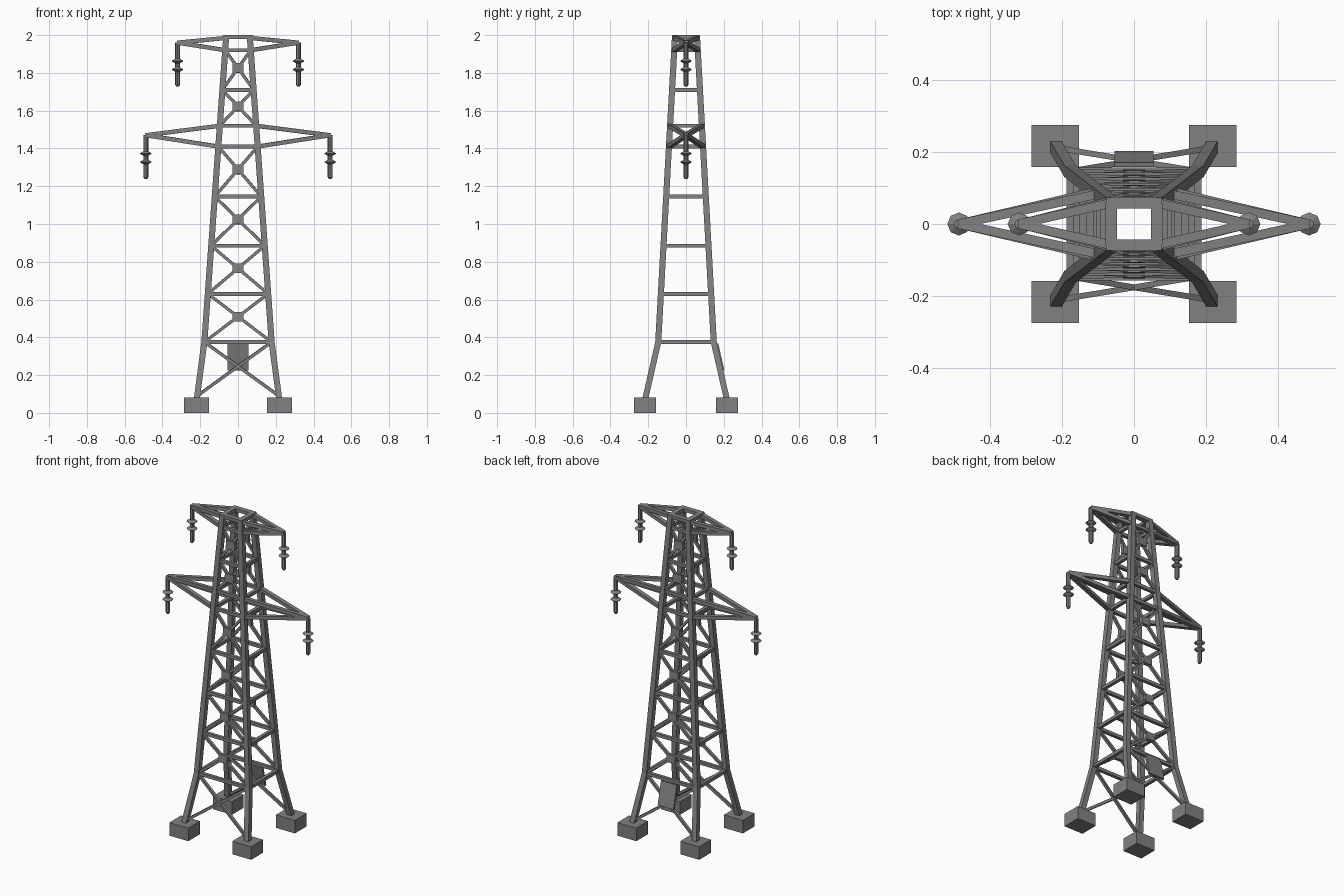
import bpy, bmesh
from mathutils import Vector, Matrix

if "Cube" in bpy.data.objects:
    bpy.data.objects.remove(bpy.data.objects["Cube"], do_unlink=True)

steel = bpy.data.materials.new("steel_grey")
steel.use_nodes = True
GREY = (0.22, 0.22, 0.22, 1)
steel.diffuse_color = GREY
steel.node_tree.nodes["Principled BSDF"].inputs["Base Color"].default_value = GREY


def finish(name, bm):
    bmesh.ops.recalc_face_normals(bm, faces=bm.faces)
    mesh = bpy.data.meshes.new(name)
    bm.to_mesh(mesh)
    bm.free()
    mesh.materials.append(steel)
    obj = bpy.data.objects.new(name, mesh)
    bpy.context.collection.objects.link(obj)
    return obj


def bar(bm, a, b, width, height=None):
    """Box running from a to b; height is measured towards z."""
    a, b = Vector(a), Vector(b)
    d = (b - a).normalized()
    side = d.cross(Vector((0, 0, 1))).normalized()
    up = side.cross(d)
    rot = Matrix((d, side, up)).transposed().to_4x4()
    size = Matrix.Diagonal(((b - a).length, width, height or width, 1))
    bmesh.ops.create_cube(bm, size=1, matrix=Matrix.Translation((a + b) / 2) @ rot @ size)


# Leg centre line: z, x, y
LEG = [(0.06, 0.220, 0.219), (0.375, 0.178, 0.147), (2.0, 0.062, 0.058)]


def leg(z, sx=1, sy=1):
    lo, hi = (LEG[0], LEG[1]) if z < LEG[1][0] else (LEG[1], LEG[2])
    t = (z - lo[0]) / (hi[0] - lo[0])
    return Vector((sx * (lo[1] + t * (hi[1] - lo[1])), sy * (lo[2] + t * (hi[2] - lo[2])), z))


SIGNS = (-1, 1)
CORNERS = [(sx, sy) for sx in SIGNS for sy in SIGNS]

# Legs and footings
for sx, sy in CORNERS:
    tag = ("left" if sx > 0 else "right") + ("_back" if sy > 0 else "_front")
    bm = bmesh.new()
    rings = []
    for z, x, y in LEG:
        c, h = leg(z, sx, sy), 0.016
        rings.append([bm.verts.new(c + Vector((i * h, j * h, 0)))
                      for i, j in ((-1, -1), (1, -1), (1, 1), (-1, 1))])
    for r, s in zip(rings, rings[1:]):
        for k in range(4):
            n = (k + 1) % 4
            bm.faces.new((r[k], r[n], s[n], s[k]))
    bm.faces.new(rings[0])
    bm.faces.new(rings[-1])
    finish("leg_" + tag, bm)
    bm = bmesh.new()
    bmesh.ops.create_cube(bm, size=1, matrix=Matrix.Translation((sx * 0.219, sy * 0.217, 0.041))
                          @ Matrix.Diagonal((0.132, 0.117, 0.082, 1)))
    finish("footing_" + tag, bm)

# Horizontal rings of girts
bm = bmesh.new()
for z in (0.375, 0.63, 0.885, 1.145, 1.41, 1.52, 1.71, 1.92):
    for s in SIGNS:
        bar(bm, leg(z, -1, s), leg(z, 1, s), 0.02)
        bar(bm, leg(z, s, -1), leg(z, s, 1), 0.02)
finish("horizontal_girts", bm)

# Top frame
bm = bmesh.new()
for s in SIGNS:
    bar(bm, leg(1.99, -1, s), leg(1.99, 1, s), 0.032, 0.02)
    bar(bm, leg(1.99, s, -1), leg(1.99, s, 1), 0.032, 0.02)
finish("top_frame", bm)

# Cross bracing with gusset plates on the front and back faces
braces, plates = bmesh.new(), bmesh.new()
PANELS = [(0.09, 0.375), (0.375, 0.63), (0.63, 0.885), (0.885, 1.145),
          (1.145, 1.41), (1.52, 1.71), (1.71, 1.92)]
for sy in SIGNS:
    for z0, z1 in PANELS:
        for sx in SIGNS:
            bar(braces, leg(z0, sx, sy), leg(z1, -sx, sy), 0.016)
        if z0 > 0.3:
            w0, w1 = leg(z0).x, leg(z1).x
            zc = z0 + (z1 - z0) * w0 / (w0 + w1)
            up = leg(zc + 0.025, 0, sy)
            bar(plates, leg(zc - 0.025, 0, sy), up, 0.06, 0.022)
finish("cross_braces", braces)
finish("gusset_plates", plates)

# Warning board on the back face
bm = bmesh.new()
out = Vector((0, 0.016, 0))
bar(bm, leg(0.225, 0, 1) + out, leg(0.367, 0, 1) + out, 0.11, 0.012)
finish("warning_board", bm)

# Cross arms and hanging insulators
ARMS = [("lower", 0.488, 1.47, (1.41, 1.52)), ("upper", 0.32, 1.96, (1.92, 1.985))]
# Insulator profile: radius, drop below the arm tip
ROD, DISC = 0.013, 0.032
PROFILE = [(ROD, 0.0), (ROD, 0.085), (DISC, 0.097), (ROD, 0.109), (ROD, 0.13),
           (DISC, 0.142), (ROD, 0.154), (ROD, 0.222), (0.007, 0.232)]
for level, reach, z, roots in ARMS:
    for sx in SIGNS:
        tag = level + ("_left" if sx > 0 else "_right")
        tip = Vector((sx * reach, 0, z))
        bm = bmesh.new()
        for root in roots:
            for sy in SIGNS:
                bar(bm, leg(root, sx, sy), tip, 0.025, 0.022)
        finish("cross_arm_" + tag, bm)
        bm = bmesh.new()
        rings = []
        for r, drop in PROFILE:
            ring = bmesh.ops.create_circle(bm, segments=8, radius=r,
                                           matrix=Matrix.Translation(tip - Vector((0, 0, drop))))
            rings.append(ring["verts"])
        for a, b in zip(rings, rings[1:]):
            for k in range(8):
                n = (k + 1) % 8
                bm.faces.new((a[k], a[n], b[n], b[k]))
        bm.faces.new(rings[0])
        bm.faces.new(rings[-1])
        finish("insulator_" + tag, bm)
